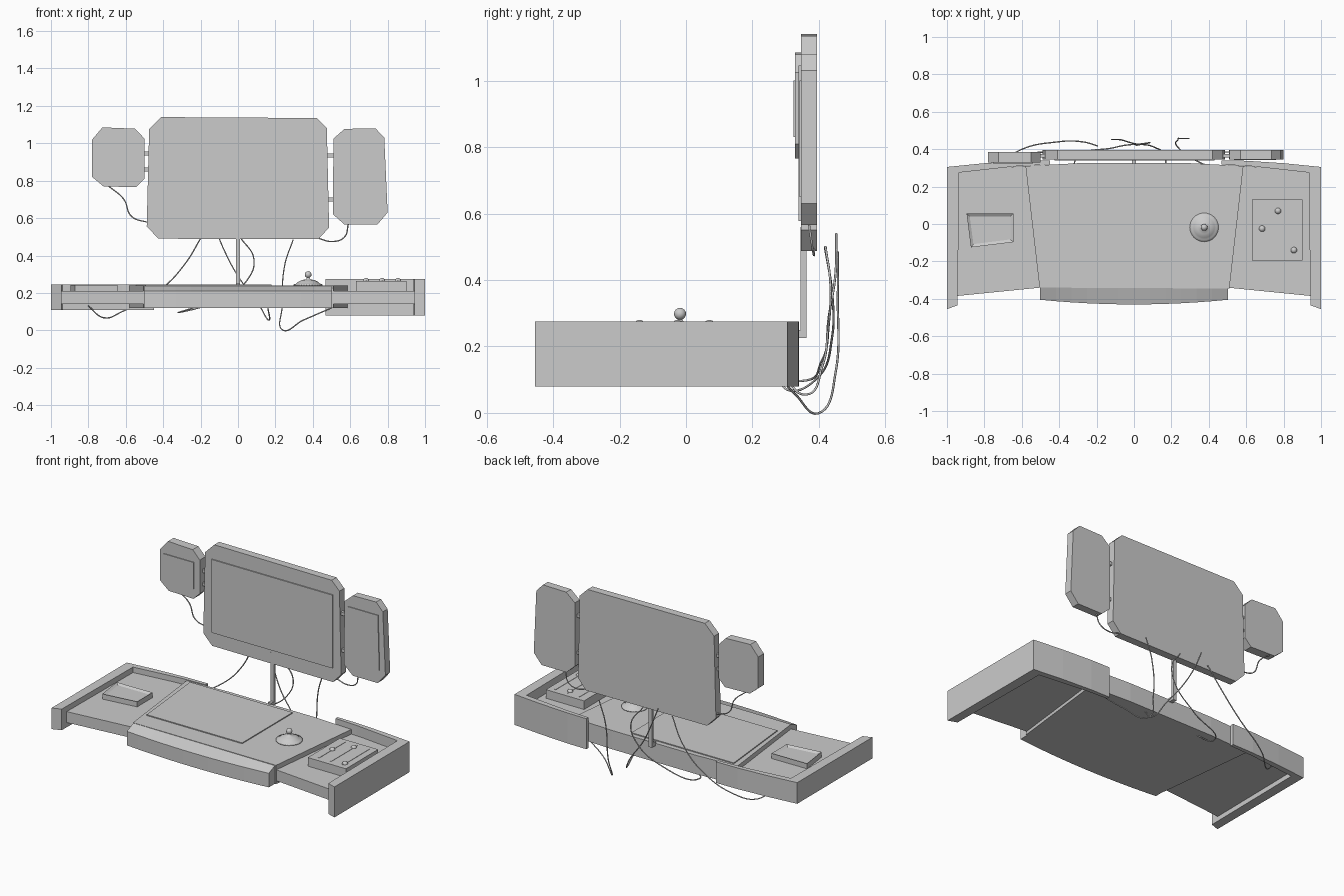
import bpy, bmesh, math
from mathutils import Vector


def prism(name, pts, lo, hi, axis='Z'):
    """Extrude a 2D outline along Z (xy points) or Y (xz points)."""
    bm = bmesh.new()
    def put(p, h):
        return bm.verts.new((p[0], p[1], h) if axis == 'Z' else (p[0], h, p[1]))
    a = [put(p, lo) for p in pts]
    b = [put(p, hi) for p in pts]
    bm.faces.new(a)
    bm.faces.new(b)
    n = len(pts)
    for i in range(n):
        bm.faces.new((a[i], a[(i + 1) % n], b[(i + 1) % n], b[i]))
    return finish(name, bm)


def finish(name, bm, smooth=False):
    bmesh.ops.recalc_face_normals(bm, faces=bm.faces)
    for f in bm.faces:
        f.smooth = smooth
    me = bpy.data.meshes.new(name)
    bm.to_mesh(me)
    bm.free()
    ob = bpy.data.objects.new(name, me)
    bpy.context.collection.objects.link(ob)
    return ob


def box(name, x0, x1, y0, y1, z0, z1):
    return prism(name, [(x0, y0), (x1, y0), (x1, y1), (x0, y1)], z0, z1)


def ball(name, loc, r):
    bm = bmesh.new()
    bmesh.ops.create_uvsphere(bm, u_segments=20, v_segments=12, radius=r)
    bmesh.ops.translate(bm, verts=bm.verts, vec=loc)
    return finish(name, bm, True)


def lathe(name, profile, x, y, n=32):
    bm = bmesh.new()
    vs = [bm.verts.new((x + r, y, z)) for r, z in profile]
    es = [bm.edges.new(p) for p in zip(vs, vs[1:])]
    bmesh.ops.spin(bm, geom=vs + es, cent=(x, y, 0), axis=(0, 0, 1),
                   angle=2 * math.pi, steps=n)
    bmesh.ops.remove_doubles(bm, verts=bm.verts, dist=1e-5)
    return finish(name, bm, True)


def cable(name, pts, r=0.0035):
    cu = bpy.data.curves.new(name, 'CURVE')
    cu.dimensions = '3D'
    cu.bevel_depth = r
    cu.bevel_resolution = 1
    cu.resolution_u = 10
    cu.use_fill_caps = True
    sp = cu.splines.new('BEZIER')
    sp.bezier_points.add(len(pts) - 1)
    for bp, p in zip(sp.bezier_points, pts):
        bp.co = p
        bp.handle_left_type = bp.handle_right_type = 'AUTO'
    bpy.context.collection.objects.link(bpy.data.objects.new(name, cu))


# Centre desktop with a bowed, sloping front lip
prism("desk_centre", [(-0.505, -0.34), (0.51, -0.345), (0.585, 0.31), (0.3, 0.325),
                      (-0.3, 0.325), (-0.58, 0.31)], 0.12, 0.24)
bm = bmesh.new()
rows = []
for i in range(13):
    t = i / 6 - 1
    x, yf = 0.502 * t, -0.405 - 0.025 * (1 - t * t)
    rows.append([bm.verts.new(c) for c in ((x, -0.34, 0.12), (x, yf, 0.12),
                                           (x, yf, 0.21), (x, -0.34, 0.238))])
for a, b in zip(rows, rows[1:]):
    for k in range(4):
        bm.faces.new((a[k], a[(k + 1) % 4], b[(k + 1) % 4], b[k]))
bm.faces.new(rows[0])
bm.faces.new(rows[-1])
finish("desk_front_lip", bm)
prism("desk_mat", [(-0.545, 0.295), (0.18, 0.295), (0.18, -0.215), (-0.495, -0.215)], 0.238, 0.246)

# Wings: plate, outer wall and bent back wall on each side
for side, s, z0, z1, e in (("left", -1, 0.11, 0.245, 0.45), ("right", 1, 0.08, 0.275, 0.467)):
    prism(side + "_wing_plate", [(s * x, y) for x, y in
          ((0.95, -0.385), (0.5, -0.34), (0.57, 0.31), (0.95, 0.29))], 0.14, 0.21)
    prism(side + "_wing_wall", [(s * x, y) for x, y in
          ((1, -0.455), (0.943, -0.435), (0.935, 0.275), (0.8, 0.29), (0.62, 0.31), (e, 0.318),
           (e, 0.34), (0.6, 0.338), (0.8, 0.325), (1, 0.305))], z0, z1)

# Left wing tablet: framed and recessed
tab = prism("tablet_frame", [(-0.895, 0.055), (-0.645, 0.057), (-0.645, -0.097), (-0.872, -0.125)],
            0.21, 0.243)
bm = bmesh.new()
bm.from_mesh(tab.data)
top = [f for f in bm.faces if f.normal.z > 0.9]
bmesh.ops.inset_region(bm, faces=top, thickness=0.022)
bmesh.ops.translate(bm, verts=top[0].verts, vec=(0, 0, -0.01))
bm.to_mesh(tab.data)
bm.free()

# Right wing slider console
box("slider_console", 0.63, 0.9, -0.195, 0.13, 0.21, 0.265)
for i, (x, y) in enumerate(((0.685, -0.025), (0.77, 0.07), (0.855, -0.14))):
    box(f"slider_slot_{i}", x - 0.004, x + 0.004, -0.165, 0.1, 0.262, 0.267)
    ball(f"slider_knob_{i}", Vector((x, y, 0.263)), 0.017)

# Domed control with ball grip
lathe("dome_control", [(0, 0.239), (0.077, 0.239), (0.077, 0.246), (0.066, 0.248), (0.055, 0.258),
                       (0.035, 0.268), (0.012, 0.273), (0.007, 0.28), (0.007, 0.29), (0, 0.29)],
      0.375, -0.018)
ball("dome_grip", Vector((0.375, -0.018, 0.298)), 0.018)

# Monitors
prism("main_monitor", [(-0.475, 1.075), (-0.41, 1.14), (0.42, 1.135), (0.475, 1.08),
                       (0.487, 0.55), (0.43, 0.487), (-0.425, 0.49), (-0.488, 0.555)],
      0.346, 0.395, 'Y')
prism("main_screen", [(-0.425, 1.045), (0.43, 1.045), (0.43, 0.577), (-0.425, 0.577)],
      0.339, 0.35, 'Y')
prism("left_monitor", [(-0.78, 1.02), (-0.725, 1.085), (-0.55, 1.078), (-0.5, 1.025),
                       (-0.5, 0.81), (-0.545, 0.765), (-0.72, 0.77), (-0.78, 0.82)],
      0.328, 0.385, 'Y')
prism("right_monitor", [(0.51, 1.025), (0.57, 1.077), (0.735, 1.08), (0.782, 1.03),
                        (0.8, 0.63), (0.745, 0.565), (0.57, 0.565), (0.508, 0.62)],
      0.346, 0.395, 'Y')
# Slim raised screens on the side monitors
prism("left_screen", [(-0.755, 1.0), (-0.54, 1.0), (-0.54, 0.83), (-0.755, 0.83)], 0.323, 0.33, 'Y')
prism("right_screen", [(0.535, 1.0), (0.75, 1.0), (0.76, 0.65), (0.535, 0.65)], 0.341, 0.35, 'Y')

# Hinges and support post
for i, (x0, x1, z) in enumerate(((-0.51, -0.465, 0.945), (-0.51, -0.465, 0.86),
                                 (0.47, 0.52, 0.935), (0.47, 0.52, 0.7))):
    box(f"hinge_{i}", x0, x1, 0.355, 0.375, z - 0.01, z + 0.01)
box("support_post", -0.012, 0.012, 0.345, 0.362, 0.225, 0.56)
box("post_bracket", -0.012, 0.012, 0.32, 0.347, 0.225, 0.25)

# Cables hanging behind the desk
cable("cable_left_monitor", [(-0.69, 0.37, 0.77), (-0.61, 0.38, 0.7), (-0.57, 0.38, 0.61),
                             (-0.475, 0.385, 0.575)])
cable("cable_right_monitor", [(0.59, 0.37, 0.57), (0.57, 0.38, 0.5), (0.51, 0.385, 0.475),
                              (0.42, 0.385, 0.495)])
cable("cable_far_left", [(-0.195, 0.418, 0.5), (-0.28, 0.44, 0.36), (-0.4, 0.44, 0.23),
                         (-0.62, 0.39, 0.1), (-0.72, 0.31, 0.068), (-0.8, 0.26, 0.13)])
cable("cable_centre", [(-0.12, 0.452, 0.54), (-0.07, 0.45, 0.42), (0, 0.43, 0.29),
                       (0.11, 0.41, 0.14), (0.165, 0.36, 0.055), (0.16, 0.29, 0.12)])
cable("cable_loop", [(0.01, 0.42, 0.5), (0.085, 0.435, 0.38), (0.05, 0.43, 0.27),
                     (-0.1, 0.41, 0.16), (-0.32, 0.32, 0.095), (-0.24, 0.27, 0.12)])
cable("cable_right", [(0.295, 0.457, 0.485), (0.25, 0.457, 0.35), (0.235, 0.45, 0.12),
                      (0.235, 0.41, 0.0045), (0.35, 0.33, 0.055), (0.5, 0.28, 0.12)])
